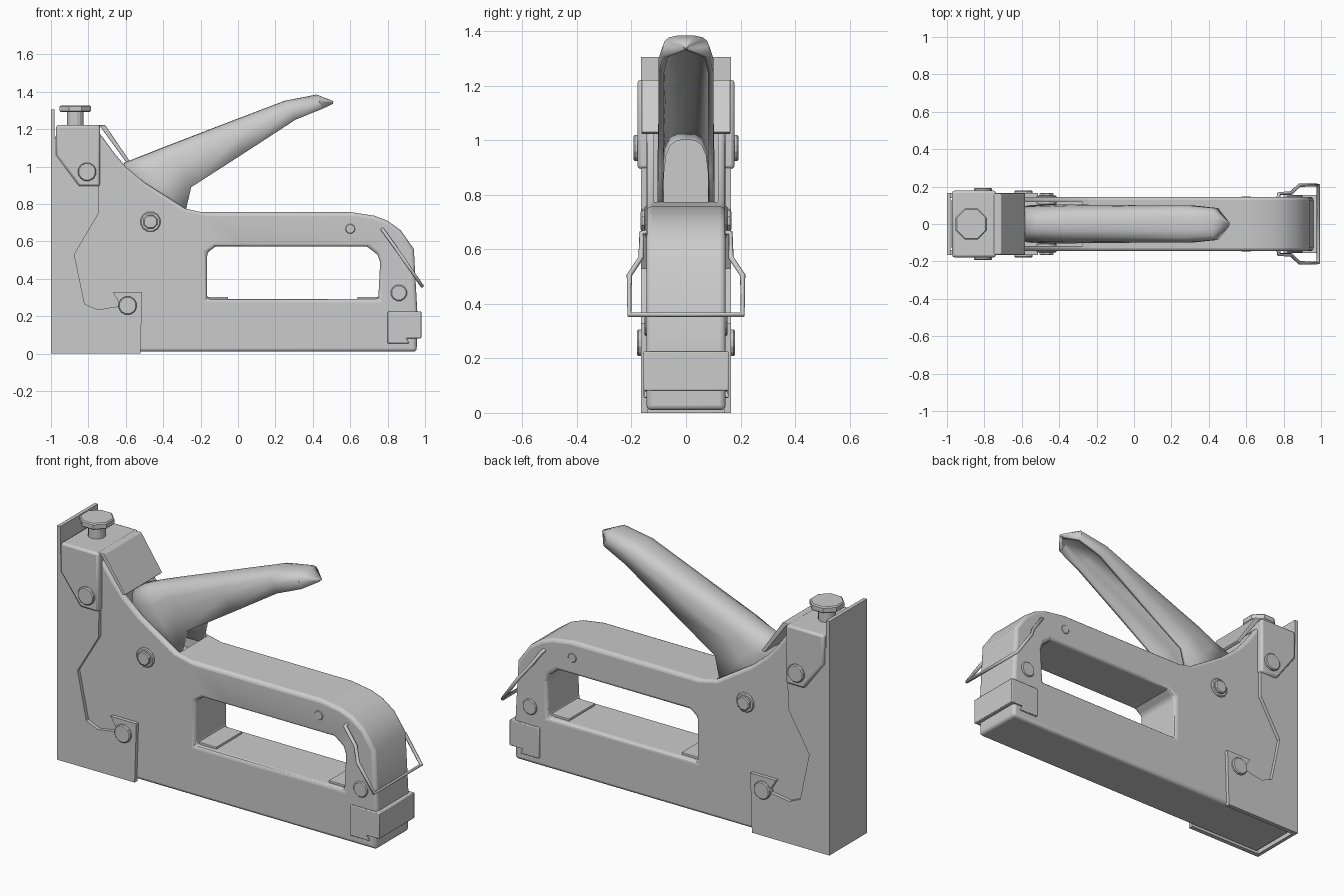
import bpy, bmesh, math
from mathutils import Vector, Matrix

if "Cube" in bpy.data.objects:
    bpy.data.objects.remove(bpy.data.objects["Cube"])


def finish(name, bm, bevel=0.0, segs=2):
    bmesh.ops.recalc_face_normals(bm, faces=bm.faces)
    me = bpy.data.meshes.new(name)
    bm.to_mesh(me)
    bm.free()
    ob = bpy.data.objects.new(name, me)
    bpy.context.collection.objects.link(ob)
    if bevel:
        add_bevel(ob, bevel, segs)
    return ob


def add_bevel(ob, width, segs=2):
    m = ob.modifiers.new("bevel", 'BEVEL')
    m.width, m.segments = width, segs
    m.limit_method, m.angle_limit = 'ANGLE', math.radians(50)


def prism(name, pts, y0, y1, bevel=0.0):
    """Extrude an (x, z) outline from y0 to y1."""
    bm = bmesh.new()
    f = bm.faces.new([bm.verts.new((x, y0, z)) for x, z in pts])
    r = bmesh.ops.extrude_face_region(bm, geom=[f])
    bmesh.ops.translate(bm, vec=(0, y1 - y0, 0),
                        verts=[v for v in r['geom'] if isinstance(v, bmesh.types.BMVert)])
    return finish(name, bm, bevel)


def rect(x0, z0, x1, z1):
    return [(x0, z0), (x1, z0), (x1, z1), (x0, z1)]


def cylinder(name, centre, r, depth, axis='Z', sides=16, bevel=0.0):
    bm = bmesh.new()
    rot = Matrix.Rotation(math.pi / 2, 4, 'X') if axis == 'Y' else Matrix()
    spin = Matrix.Rotation(math.pi / sides, 4, 'Z')
    bmesh.ops.create_cone(bm, cap_ends=True, segments=sides, radius1=r, radius2=r, depth=depth,
                          matrix=Matrix.Translation(centre) @ rot @ spin)
    return finish(name, bm, bevel, 1)


def cut(ob, cutter):
    m = ob.modifiers.new("cut", 'BOOLEAN')
    m.operation, m.object, m.solver = 'DIFFERENCE', cutter, 'EXACT'
    cutter.hide_render = True
    cutter.hide_set(True)


def smooth(ob, angle=35):
    bpy.ops.object.select_all(action='DESELECT')
    ob.select_set(True)
    bpy.context.view_layer.objects.active = ob
    bpy.ops.object.shade_smooth_by_angle(angle=math.radians(angle))


# Main body with grip opening and lever slot
body = prism("body", [
    (-0.975, 0.01), (0.955, 0.01), (0.96, 0.2), (0.94, 0.56), (0.87, 0.66), (0.80, 0.71),
    (0.73, 0.737), (0.60, 0.757), (-0.20, 0.757), (-0.28, 0.775), (-0.50, 0.915),
    (-0.60, 1.00), (-0.66, 1.07), (-0.74, 1.18), (-0.975, 1.18)], -0.145, 0.145)
cut(body, prism("grip_cutter", [
    (-0.165, 0.292), (0.75, 0.292), (0.76, 0.49), (0.745, 0.53), (0.69, 0.572),
    (-0.12, 0.572), (-0.165, 0.54)], -0.3, 0.3))
add_bevel(body, 0.018, 3)
cut(body, prism("slot_cutter", rect(-0.72, 0.68, -0.275, 1.4), -0.118, 0.118))
smooth(body)

# Liner tabs on the floor of the grip opening
for i, x in enumerate((-0.163, 0.64)):
    prism(f"grip_tab_{i}", rect(x, 0.288, x + 0.11, 0.304), -0.115, 0.115, 0.003)

# Nose: front plate and two side plates forming a channel
prism("nose_front", rect(-1.0, 0, -0.98, 1.305), -0.165, 0.165)
side = [(-0.99, 0), (-0.522, 0), (-0.512, 0.33), (-0.67, 0.33), (-0.625, 0.255), (-0.75, 0.235),
        (-0.82, 0.265), (-0.875, 0.53), (-0.745, 0.75), (-0.738, 1.15), (-0.99, 1.15)]
for s, n in ((-1, "right"), (1, "left")):
    prism("nose_side_" + n, side, s * 0.14, s * 0.165)

# Top cap with sloped flap, and tension bolt
smooth(prism("top_cap", [(-0.972, 1.06), (-0.972, 1.222), (-0.738, 1.222), (-0.738, 0.895),
                         (-0.85, 0.895)], -0.178, 0.178, 0.012))
prism("cap_flap", [(-0.75, 1.222), (-0.71, 1.222), (-0.58, 1.03), (-0.597, 1.022), (-0.73, 1.205)],
      -0.163, 0.163, 0.004)
cylinder("bolt_shank", (-0.87, 0, 1.25), 0.045, 0.1)
cylinder("bolt_head", (-0.87, 0, 1.309), 0.09, 0.036, sides=8, bevel=0.006)

# Squeeze lever: lofted inverted channel (top x,z / bottom x,z / half width)
stations = [(-0.61, 1.02, -0.52, 0.75, 0.10), (-0.52, 1.056, -0.283, 0.75, 0.105),
            (-0.40, 1.103, -0.25, 0.89, 0.103), (-0.05, 1.238, 0.03, 1.07, 0.10),
            (0.25, 1.352, 0.31, 1.252, 0.10), (0.42, 1.385, 0.45, 1.308, 0.085),
            (0.51, 1.35, 0.507, 1.335, 0.012)]
section = [(-1, 0), (-1, 0.5), (-0.92, 0.74), (-0.72, 0.91), (-0.38, 0.99), (0, 1),
           (0.38, 0.99), (0.72, 0.91), (0.92, 0.74), (1, 0.5), (1, 0)]
bm = bmesh.new()
rows = []
for xt, zt, xb, zb, w in stations:
    t, b = Vector((xt, 0, zt)), Vector((xb, 0, zb))
    rows.append([bm.verts.new(b.lerp(t, k) + Vector((0, u * w, 0))) for u, k in section])
for a, b in zip(rows, rows[1:]):
    for i in range(len(section) - 1):
        bm.faces.new((a[i], a[i + 1], b[i + 1], b[i]))
lever = finish("lever", bm)
if sum(p.normal.z * p.area for p in lever.data.polygons) < 0:
    lever.data.flip_normals()
m = lever.modifiers.new("wall", 'SOLIDIFY')
m.thickness, m.offset = 0.02, -1
smooth(lever, 40)

# Rear magazine latch
smooth(prism("rear_latch", [(0.80, 0.055), (0.915, 0.055), (0.90, 0.082), (0.98, 0.082),
                            (0.98, 0.225), (0.80, 0.225)], -0.156, 0.156, 0.004))

# Wire loop at the rear
half = [(0.77, 0.13, 0.665), (0.775, 0.163, 0.66), (0.84, 0.165, 0.57), (0.885, 0.208, 0.505),
        (0.985, 0.208, 0.36)]
path = half + [(x, -y, z) for x, y, z in reversed(half)]
cu = bpy.data.curves.new("wire_loop", 'CURVE')
cu.dimensions = '3D'
cu.bevel_depth, cu.bevel_resolution, cu.use_fill_caps = 0.01, 1, True
sp = cu.splines.new('POLY')
sp.points.add(len(path) - 1)
for p, c in zip(sp.points, path):
    p.co = (*c, 1)
bpy.context.collection.objects.link(bpy.data.objects.new("wire_loop", cu))

# Rivets passing through both sides (x, z, radius, half length)
for name, x, z, r, h in (("cap_rivet", -0.807, 0.972, 0.05, 0.193),
                         ("lever_washer", -0.468, 0.705, 0.055, 0.153),
                         ("nose_rivet", -0.59, 0.257, 0.05, 0.18),
                         ("grip_rivet", 0.60, 0.667, 0.028, 0.148),
                         ("rear_rivet", 0.86, 0.325, 0.044, 0.153)):
    for s in (-1, 1):
        cylinder(f"{name}_{'right' if s < 0 else 'left'}", (x, s * (h - 0.025), z), r, 0.05,
                 'Y', 12, 0.005)
cylinder("lever_pin", (-0.468, 0, 0.705), 0.04, 0.334, 'Y', 8, 0.005)
